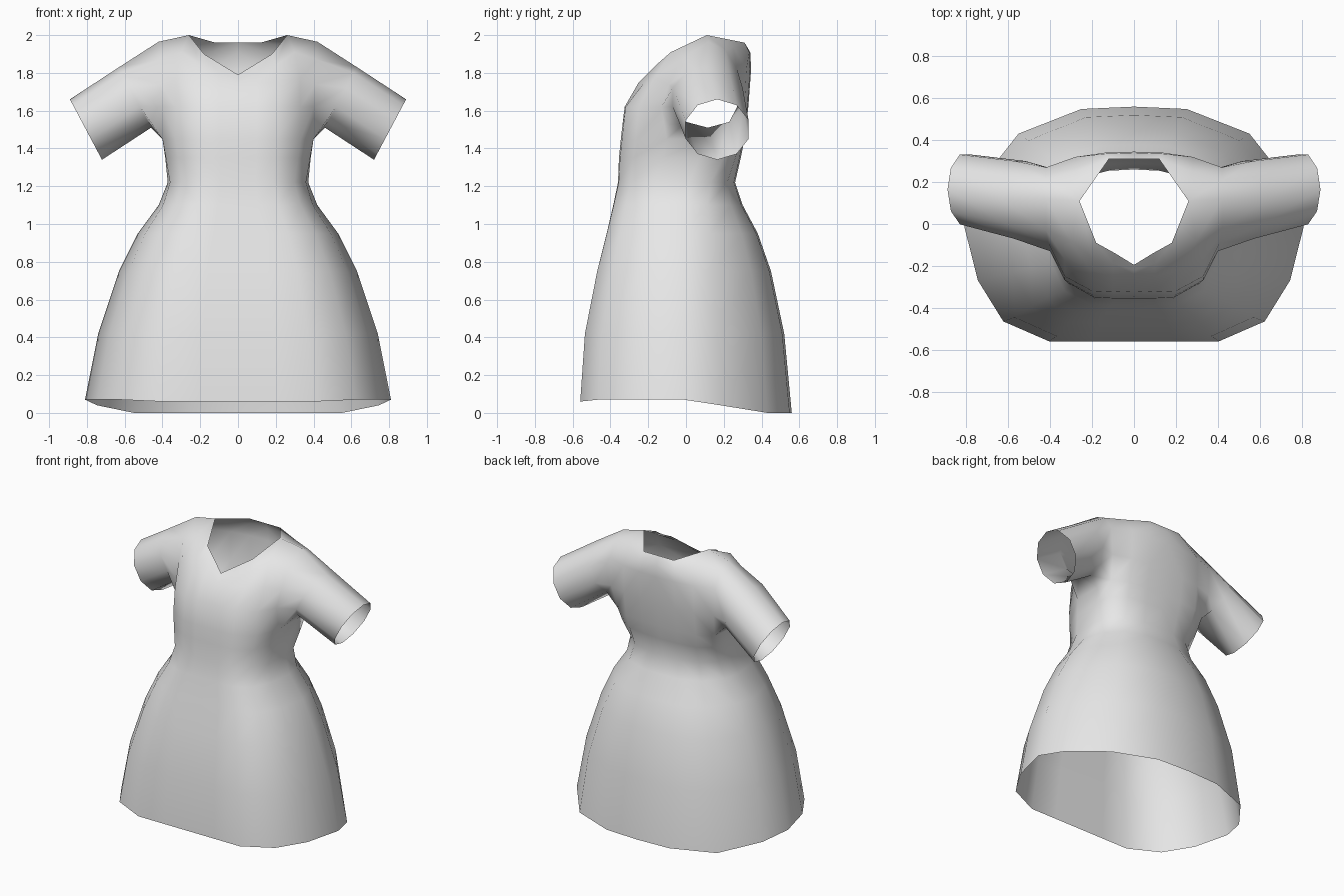
import bpy, bmesh, math
from mathutils import Vector

cube = bpy.data.objects.get("Cube")
if cube:
    bpy.data.objects.remove(cube, do_unlink=True)

fabric = bpy.data.materials.new("light grey fabric")
fabric.use_nodes = True
grey = (0.8, 0.8, 0.8, 1)
fabric.diffuse_color = grey
fabric.node_tree.nodes["Principled BSDF"].inputs["Base Color"].default_value = grey

bm = bmesh.new()


def row(points):
    return [bm.verts.new(p) for p in points]


def strip(lower, upper):
    """Join two rows of equal length with outward-facing quads."""
    for i in range(len(lower) - 1):
        bm.faces.new((lower[i], lower[i + 1], upper[i + 1], upper[i]))


# Half cross-sections from front centre, round the left side, to back centre
skirt = [(0, -1), (.25, -1), (.5, -1), (.77, -.83), (.92, -.48),
         (1, -.02), (.92, .33), (.68, .77), (.31, .98), (0, 1)]
bodice = [(0, -1), (.25, -1), (.5, -.98), (.83, -.76), (1, -.26),
          (1, .36), (.97, .75), (.7, .93), (.35, .98), (0, 1)]
hem = [.06, .06, .06, .07, .07, .07, .04, 0, 0, 0]

# Skirt and waist: height, half width, front y, back y, blend to bodice
levels = [(0, .81, -.56, .56, 0), (.42, .74, -.535, .52, 0),
          (.75, .63, -.47, .45, 0), (.95, .53, -.42, .38, .1),
          (1.1, .42, -.385, .3, .3), (1.22, .372, -.36, .26, .6),
          (1.35, .385, -.355, .29, .9), (1.45, .4, -.345, .31, 1)]
previous = None
for z, width, front, back, blend in levels:
    points = []
    for s, b, h in zip(skirt, bodice, hem):
        p = Vector(s).lerp(Vector(b), blend)
        y = (front + back) / 2 + p.y * (back - front) / 2
        points.append((p.x * width, y, z or h))
    ring = row(points)
    if previous:
        strip(previous, ring)
    previous = ring

# Front panel up to the V neckline and shoulder
front_rows = [ring[:5]] + [row(r) for r in (
    [(0, -.32, 1.62), (.1, -.325, 1.62), (.2, -.32, 1.62), (.33, -.25, 1.62), (.4, -.13, 1.62)],
    [(0, -.24, 1.74), (.1, -.25, 1.75), (.21, -.22, 1.75), (.33, -.17, 1.77), (.41, -.09, 1.74)],
    [(0, -.22, 1.77), (.1, -.19, 1.8), (.2, -.16, 1.84), (.3, -.08, 1.91), (.42, -.03, 1.87)],
    [(0, -.195, 1.79), (.09, -.14, 1.845), (.18, -.09, 1.9), (.26, .11, 2), (.42, .12, 1.965)])]
for a, b in zip(front_rows, front_rows[1:]):
    strip(a, b)
neck, shoulder = front_rows[-1][3:]

# Back panel, sharing the shoulder seam with the front
back_rows = [ring[6:]] + [row(r) for r in (
    [(.41, .27, 1.62), (.28, .31, 1.62), (.14, .325, 1.62), (0, .33, 1.62)],
    [(.42, .27, 1.82), (.28, .32, 1.82), (.14, .34, 1.82), (0, .345, 1.82)],
    [(.42, .21, 1.92), (.28, .25, 1.94), (.14, .335, 1.91), (0, .34, 1.91)])]
back_rows.append([shoulder, neck] + row([(.12, .31, 1.96), (0, .31, 1.96)]))
for a, b in zip(back_rows, back_rows[1:]):
    strip(a, b)

# Sleeve: armhole loop from the armpit, up the front, down the back
armhole = ([ring[5]] + [r[-1] for r in front_rows]
           + [r[0] for r in reversed(back_rows[:-1])])
count = len(armhole)


def sleeve_ring(centre, depth):
    points = []
    for i in range(count):
        a = math.tau * i / count
        lift = -math.cos(a)
        points.append((centre[0] + .085 * lift, centre[1] - depth * math.sin(a),
                       centre[2] + .16 * lift))
    return row(points)


loops = [armhole, sleeve_ring((.545, .115, 1.67), .195),
         sleeve_ring((.805, .165, 1.5), .175)]
for a, b in zip(loops, loops[1:]):
    for i in range(count):
        j = (i + 1) % count
        bm.faces.new((a[i], b[i], b[j], a[j]))

mesh = bpy.data.meshes.new("dress")
bm.to_mesh(mesh)
bm.free()
mesh.materials.append(fabric)
mesh.shade_smooth()
dress = bpy.data.objects.new("dress", mesh)
bpy.context.collection.objects.link(dress)

# Mirror the half garment across its centre line
mirror = dress.modifiers.new("mirror", "MIRROR")
mirror.use_clip = True
mirror.merge_threshold = 0.001
